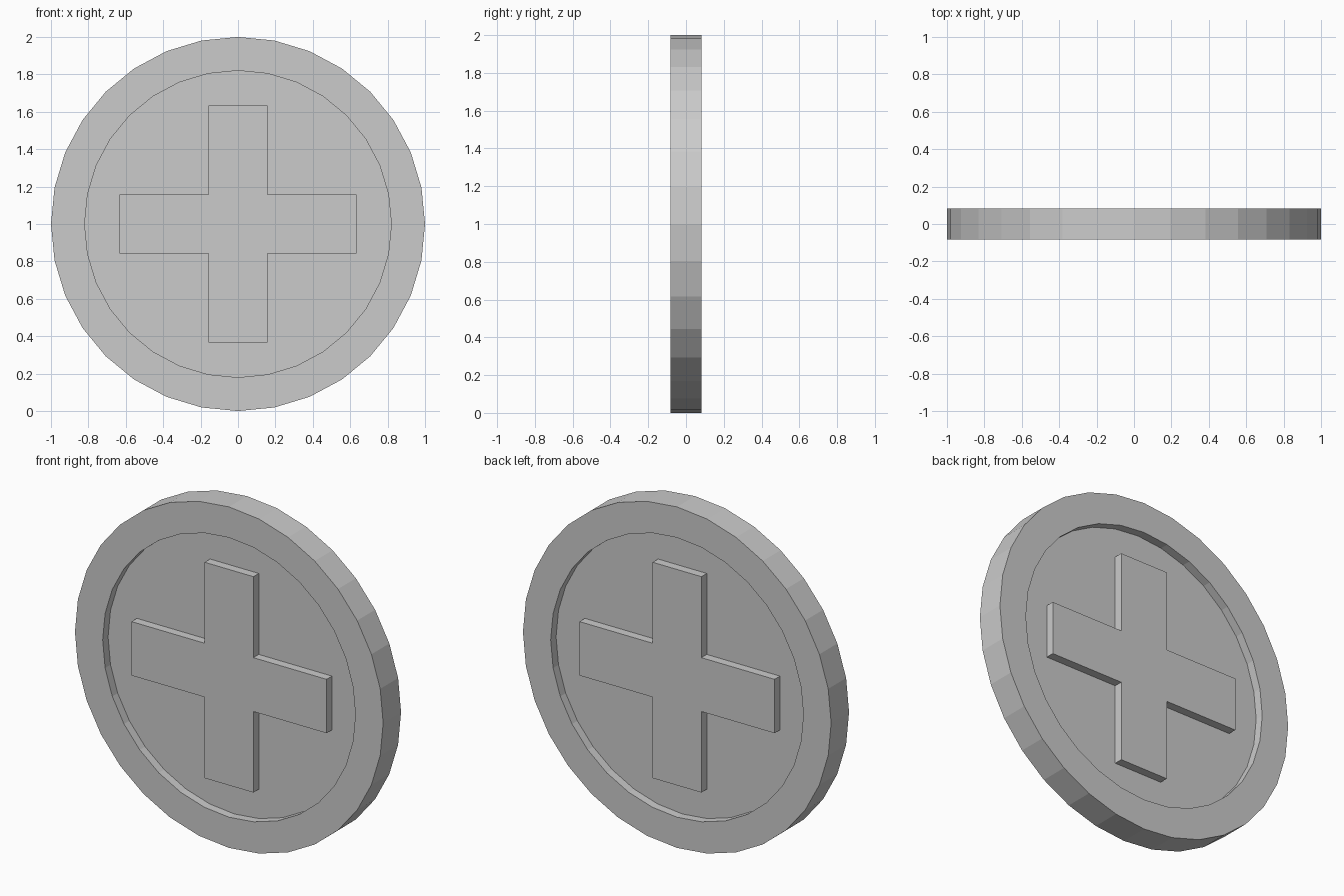
import bpy, bmesh, math

if "Cube" in bpy.data.objects:
    bpy.data.objects.remove(bpy.data.objects["Cube"])

HALF, RIM_R, RECESS_R, DEPTH = 0.083, 1.0, 0.82, 0.05
ARM, WIDTH, CZ = 0.633, 0.158, 1.0


def prism(name, outline, y0, y1):
    """Extrude an x/z outline (around the disc centre) from y0 to y1."""
    bm = bmesh.new()
    face = bm.faces.new([bm.verts.new((x, y0, z + CZ)) for x, z in outline])
    res = bmesh.ops.extrude_face_region(bm, geom=[face])
    verts = [g for g in res["geom"] if isinstance(g, bmesh.types.BMVert)]
    bmesh.ops.translate(bm, verts=verts, vec=(0, y1 - y0, 0))
    bmesh.ops.recalc_face_normals(bm, faces=bm.faces)
    mesh = bpy.data.meshes.new(name)
    bm.to_mesh(mesh)
    bm.free()
    obj = bpy.data.objects.new(name, mesh)
    bpy.context.collection.objects.link(obj)
    return obj


def ring(r, n=32):
    return [(r * math.sin(2 * math.pi * i / n), r * math.cos(2 * math.pi * i / n))
            for i in range(n)]


def cut(target, cutter):
    """Subtract the cutter, apply, and remove it."""
    mod = target.modifiers.new("cut", "BOOLEAN")
    mod.operation, mod.solver, mod.object = "DIFFERENCE", "EXACT", cutter
    bpy.context.view_layer.objects.active = target
    bpy.ops.object.modifier_apply(modifier=mod.name)
    bpy.data.objects.remove(cutter)


# Plus-shaped outline: one corner triple turned four times
cross = []
x, z = [WIDTH, WIDTH, ARM], [ARM, WIDTH, WIDTH]
for k in range(4):
    for px, pz in zip(x, z):
        for _ in range(k):
            px, pz = pz, -px
        cross.append((px, pz))

# Solid 32-sided disc
disc = prism("cross_token", ring(RIM_R), -HALF, HALF)

# Recess on both faces, leaving the rim and the raised cross flush
for side in (-1, 1):
    floor, outside = side * (HALF - DEPTH), side * (HALF + 0.1)
    recess = prism("recess_cutter", ring(RECESS_R), floor, outside)
    recess.hide_render = True
    cut(recess, prism("cross_cutter", cross, side * 0.01, side * (HALF + 0.2)))
    cut(disc, recess)
